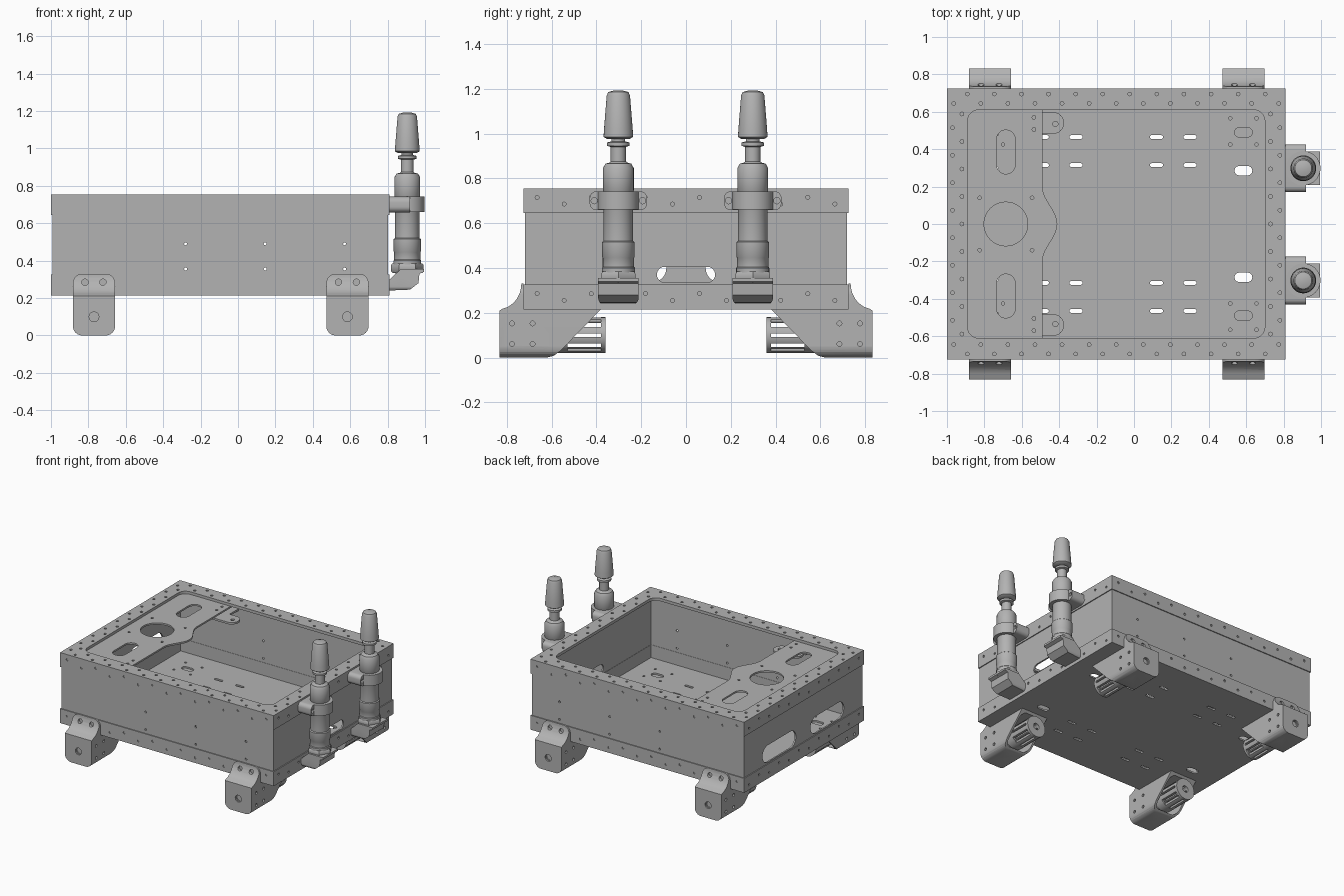
import bpy, bmesh, math
from mathutils import Matrix

if "Cube" in bpy.data.objects:
    bpy.data.objects.remove(bpy.data.objects["Cube"])

grey = bpy.data.materials.new("machined grey")
grey.use_nodes = True
grey.diffuse_color = (0.45, 0.45, 0.45, 1)
grey.node_tree.nodes["Principled BSDF"].inputs["Base Color"].default_value = (0.45, 0.45, 0.45, 1)

AXES = {"x": lambda u, v, w: (w, u, v), "y": lambda u, v, w: (u, w, v), "z": lambda u, v, w: (u, v, w)}


def add_prism(bm, pts, axis, a, b):
    rings = [[bm.verts.new(AXES[axis](u, v, w)) for u, v in pts] for w in (a, b)]
    n = len(pts)
    faces = [bm.faces.new(r) for r in rings]
    faces += [bm.faces.new((rings[0][i], rings[0][(i + 1) % n], rings[1][(i + 1) % n], rings[1][i])) for i in range(n)]
    bmesh.ops.recalc_face_normals(bm, faces=faces)


def finish(name, bm, smooth=True):
    mesh = bpy.data.meshes.new(name)
    bm.to_mesh(mesh)
    bm.free()
    ob = bpy.data.objects.new(name, mesh)
    bpy.context.collection.objects.link(ob)
    mesh.materials.append(grey)
    if smooth:
        shade(ob)
    return ob


def shade(ob):
    bpy.ops.object.select_all(action="DESELECT")
    ob.select_set(True)
    bpy.context.view_layer.objects.active = ob
    bpy.ops.object.shade_smooth_by_angle(angle=math.radians(35))


def prism(name, pts, axis, a, b):
    bm = bmesh.new()
    add_prism(bm, pts, axis, a, b)
    return finish(name, bm)


def boolean(ob, shapes, op="DIFFERENCE"):
    """Cut or intersect with a list of (points, axis, start, end) prisms."""
    bm = bmesh.new()
    for s in shapes:
        add_prism(bm, *s)
    cutter = finish("cutter", bm, False)
    mod = ob.modifiers.new("cut", "BOOLEAN")
    mod.operation, mod.object, mod.solver = op, cutter, "EXACT"
    bpy.context.view_layer.update()
    mesh = bpy.data.meshes.new_from_object(ob.evaluated_get(bpy.context.evaluated_depsgraph_get()))
    ob.modifiers.clear()
    ob.data = mesh
    bpy.data.objects.remove(cutter)
    shade(ob)


def rrect(cx, cy, w, h, r=0, n=6):
    if r == 0:
        return [(cx + sx * w / 2, cy + sy * h / 2) for sx, sy in ((1, 1), (-1, 1), (-1, -1), (1, -1))]
    r = min(r, w / 2 - 1e-4, h / 2 - 1e-4)
    pts = []
    for q, (sx, sy) in enumerate(((1, 1), (-1, 1), (-1, -1), (1, -1))):
        for i in range(n + 1):
            a = math.pi / 2 * (q + i / n)
            pts.append((cx + sx * (w / 2 - r) + r * math.cos(a), cy + sy * (h / 2 - r) + r * math.sin(a)))
    return pts


def circle(cx, cy, r, n=12):
    return [(cx + r * math.cos(2 * math.pi * i / n), cy + r * math.sin(2 * math.pi * i / n)) for i in range(n)]


def lathe(name, prof, loc, n=32):
    bm = bmesh.new()
    rings = [[bm.verts.new((x, y, z)) for x, y in circle(loc[0], loc[1], r, n)] for r, z in prof]
    for lo, hi in zip(rings, rings[1:]):
        for i in range(n):
            bm.faces.new((lo[i], lo[(i + 1) % n], hi[(i + 1) % n], hi[i]))
    bm.faces.new(rings[0])
    bm.faces.new(rings[-1])
    bmesh.ops.recalc_face_normals(bm, faces=bm.faces)
    return finish(name, bm)


def zigzag(length, near, far, step=0.12):
    """Staggered screw positions along an edge."""
    n = int(length / step)
    return [((i - (n - 1) / 2) * length / n, near if i % 2 else far) for i in range(n)]


X0, X1, Y = -1.0, 0.81, 0.725
CX, W, D = (X0 + X1) / 2, X1 - X0, 2 * Y
T = 0.007
FEET = (-0.77, 0.585)

# Floor with ventilation and cable slots
floor = prism("floor", rrect(CX, 0, W - 2 * T, D - 2 * T), "z", 0.215, 0.227)
cuts = []
for s in (1, -1):
    slots = [(x, y, 0.07, 0.02) for x in (-0.49, -0.31, 0.12, 0.3) for y in (0.465, 0.315)]
    slots += [(x, y, 0.095, 0.05) for x in FEET for y in (0.285, 0.49)]
    slots += [(x + d, y, 0.018, 0.018) for x in FEET for d in (-0.07, 0.07) for y in (0.425, 0.565)]
    cuts += [(rrect(x, s * y, w, h, h / 2), "z", 0.2, 0.25) for x, y, w, h in slots]
boolean(floor, cuts)

# Side walls
for s, name in ((-1, "front_wall"), (1, "back_wall")):
    wall = prism(name, rrect(CX, 0.485, W - 2 * T, 0.53), "y", s * (Y - T), s * (Y - T - 0.012))
    boolean(wall, [(circle(x, z, 0.008), "y", s * 0.6, s * 0.8) for x in (-0.28, 0.145, 0.57) for z in (0.355, 0.49)])
right = prism("port_wall", rrect(0, 0.485, D - 2 * T, 0.53), "x", X1 - T - 0.012, X1 - T)
boolean(right, [(rrect(0, 0.37, 0.26, 0.07, 0.035), "x", 0.7, 0.9)])
left = prism("handle_wall", rrect(0, 0.485, D - 2 * T, 0.53), "x", X0 + T, X0 + T + 0.012)
boolean(left, [(rrect(y, 0.40, 0.405, 0.13, 0.065), "x", -1.1, -0.9) for y in (-0.29, 0.29)])

# Reinforcing bands around the top and bottom edges, with screw holes
for name, z0, z1 in (("lower_band", 0.215, 0.325), ("upper_band", 0.645, 0.755)):
    band = prism(name, rrect(CX, 0, W, D), "z", z0, z1)
    cuts = [(rrect(CX, 0, W - 0.042, D - 0.042), "z", z0 - 0.1, z1 + 0.1)]
    for s in (1, -1):
        cuts += [(circle(CX + u, z0 + v, 0.009, 8), "y", s * (Y - 0.01), s * 0.8) for u, v in zigzag(W, 0.04, 0.07)]
        end = CX + s * W / 2
        cuts += [(circle(u, z0 + v, 0.009, 8), "x", end - s * 0.01, end + s * 0.1) for u, v in zigzag(D, 0.04, 0.07)]
    boolean(band, cuts)

# Top rim
rim = prism("top_rim", rrect(CX, 0, W, D), "z", 0.733, 0.755)
cuts = [(rrect(CX, 0, W - 0.22, D - 0.23, 0.06), "z", 0.6, 0.8)]
for s in (1, -1):
    cuts += [(circle(CX + u, s * (Y - v), 0.01, 8), "z", 0.743, 0.8) for u, v in zigzag(W, 0.03, 0.08, 0.07)]
    end = CX + s * W / 2
    cuts += [(circle(end - s * v, u, 0.01, 8), "z", 0.743, 0.8) for u, v in zigzag(D - 0.2, 0.03, 0.08, 0.07)]
boolean(rim, cuts)

# Control deck with a bulged inner edge
edge = [(-0.49 + 0.04 * (1 + math.cos(math.pi * i / 8)), 0.2 * i / 8) for i in range(-8, 9)]
deck = prism("control_deck", [(-0.98, -0.7), (-0.49, -0.7)] + edge + [(-0.49, 0.7), (-0.98, 0.7)], "z", 0.722, 0.735)
cuts = [(circle(-0.685, 0, 0.117, 40), "z", 0.6, 0.8)]
for s in (1, -1):
    cuts += [(rrect(-0.685, s * 0.385, 0.1, 0.235, 0.05), "z", 0.6, 0.8)]
    cuts += [(circle(x, s * y, 0.01, 8), "z", 0.6, 0.8)
             for x, y in ((-0.825, 0.14), (-0.545, 0.14), (-0.535, 0.505), (-0.535, 0.57))]
    # Corner lug under the deck
    lug = prism("corner_lug", rrect(-0.49, s * 0.54, 0.23, 0.115, 0.055), "z", 0.665, 0.68)
    boolean(lug, [(circle(-0.42, s * 0.535, 0.014), "z", 0.6, 0.8)])
    prism("lug_web", rrect(-0.55, s * 0.645, 0.12, 0.13), "z", 0.665, 0.68)
boolean(deck, cuts)

# Foot brackets with slotted cage housings
for x in FEET:
    for s in (1, -1):
        curve = [(0.84 - 0.105 * math.cos(a), 0.33 - 0.115 * math.sin(a)) for a in (math.pi / 16 * i for i in range(8))]
        out = [(0.38, 0.215), (Y, 0.215), (Y, 0.33)] + curve
        out += [(0.832, 0.21), (0.832, 0), (0.62, 0), (0.59, 0.008), (0.56, 0.03)]
        foot = prism("foot_bracket", [(s * y, z) for y, z in out], "x", x - 0.113, x + 0.113)
        boolean(foot, [(rrect(x, 0.165, 0.226, 0.33, 0.05), "y", s * 0.3, s * 0.9)], "INTERSECT")
        cuts = [(rrect(x, 0.107, 0.198, 0.186, 0.04), "y", s * 0.3, s * 0.815),
                (circle(x, 0.1, 0.026, 20), "y", s * 0.7, s * 0.9)]
        cuts += [(circle(s * y, z, 0.011), "x", x - 0.2, x + 0.2) for y in (0.685, 0.777) for z in (0.06, 0.152)]
        cuts += [(circle(x + d, 0.285, 0.017), "y", s * 0.728, s * 0.9) for d in (-0.048, 0.048)]
        boolean(foot, cuts)

        cage = prism("cage_housing", circle(x, 0.1, 0.08, 32), "y", s * 0.36, s * 0.6)
        boolean(cage, [(circle(x, 0.1, 0.066, 32), "y", s * 0.372, s * 0.7),
                       (circle(x, 0.1, 0.025, 20), "y", s * 0.3, s * 0.8)])
        bars = []
        for i in range(3):
            bars += [(rrect(x, 0.1 + (i - 1) * 0.045, 0.3, 0.016, 0.007), "y", s * 0.38, s * 0.53)]
            bars += [(rrect(x + (i - 1) * 0.045, 0.1, 0.016, 0.3, 0.007), "y", s * 0.38, s * 0.53)]
        # Slots cut straight through the cage, one direction at a time
        boolean(cage, bars[0::2])
        boolean(cage, bars[1::2])
        # Hollow spindle sleeve joining the cage to the outer plate
        sleeve = prism("spindle_sleeve", circle(x, 0.1, 0.036, 24), "y", s * 0.6, s * 0.822)
        boolean(sleeve, [(circle(x, 0.1, 0.022, 20), "y", s * 0.5, s * 0.9)])

# Two upright plunger posts on the port side
PX = 0.905
for y in (-0.302, 0.298):
    lathe("post_body", [(0.06, 0.33), (0.074, 0.34), (0.074, 0.4), (0.07, 0.405), (0.07, 0.445), (0.073, 0.45),
                        (0.073, 0.515), (0.066, 0.52), (0.066, 0.74), (0.069, 0.745), (0.069, 0.845), (0.058, 0.865),
                        (0.04, 0.87), (0.034, 0.875), (0.034, 0.94), (0.05, 0.945), (0.05, 0.96), (0.03, 0.965),
                        (0.03, 0.98)], (PX, y))
    lathe("post_cap", [(0.05, 0.975), (0.066, 0.985), (0.064, 1.02), (0.052, 1.17), (0.045, 1.185), (0.02, 1.192)], (PX, y))
    lathe("hex_nut", [(0.08, 0.335), (0.088, 0.345), (0.088, 0.375), (0.08, 0.385)], (PX, y), 6)
    # Clamp ring with a two-eared saddle
    prism("clamp_ring", circle(PX, y, 0.092, 40), "z", 0.66, 0.742)
    saddle = prism("clamp_saddle", rrect(y, 0.7, 0.256, 0.084, 0.03), "x", 0.8, 0.92)
    boolean(saddle, [(circle(y + d, 0.7, 0.014), "x", 0.85, 1) for d in (-0.108, 0.108)])
    # Base elbow fixed to the wall
    elbow = prism("base_elbow", [(0.8, 0.24), (0.92, 0.245), (0.965, 0.28), (0.97, 0.33), (0.995, 0.34), (0.995, 0.355),
                                 (0.87, 0.355), (0.8, 0.29)], "y", y - 0.09, y + 0.09)
    boolean(elbow, [(rrect(y, 0.31, 0.18, 0.15, 0.03), "x", 0.7, 1.1)], "INTERSECT")
